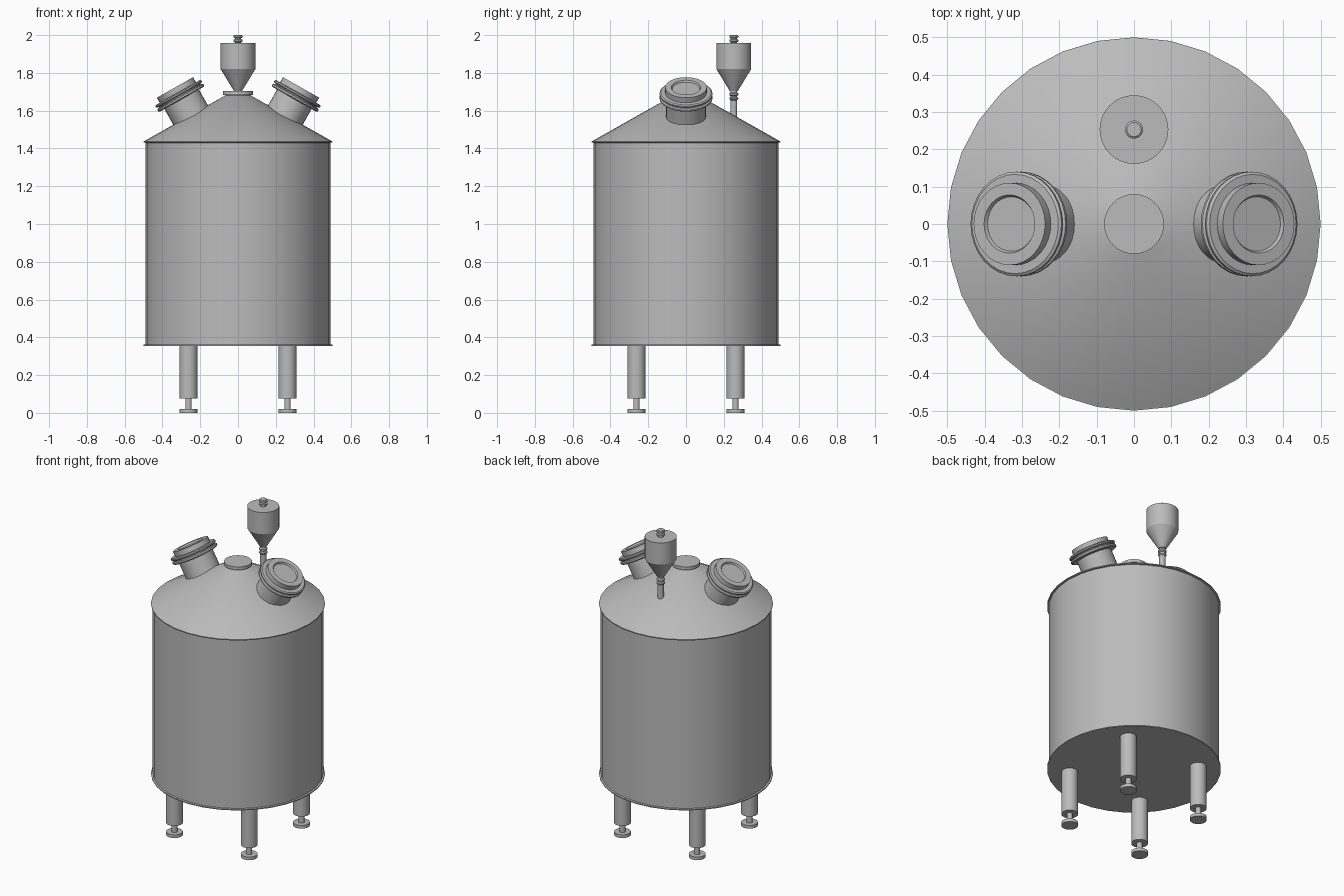
import bpy, math
from mathutils import Matrix, Vector

if "Cube" in bpy.data.objects:
    bpy.data.objects.remove(bpy.data.objects["Cube"])

steel = bpy.data.materials.new("brushed grey steel")
steel.diffuse_color = (0.5, 0.5, 0.5, 1)
steel.use_nodes = True
steel.node_tree.nodes["Principled BSDF"].inputs["Base Color"].default_value = steel.diffuse_color


def lathe(name, profile, loc=(0, 0, 0), tilt=0.0, sides=32):
    """Revolve (radius, height) points about z, tilt about y, then place."""
    verts, faces, rings = [], [], []
    for r, z in profile:
        n = 1 if r == 0 else sides
        rings.append(list(range(len(verts), len(verts) + n)))
        for i in range(n):
            a = math.tau * i / sides
            verts.append((r * math.cos(a), r * math.sin(a), z))
    for lo, hi in zip(rings, rings[1:]):
        for i in range(sides):
            j = (i + 1) % sides
            if len(lo) == 1:
                faces.append((lo[0], hi[j], hi[i]))
            elif len(hi) == 1:
                faces.append((lo[i], lo[j], hi[0]))
            else:
                faces.append((lo[i], lo[j], hi[j], hi[i]))
    mesh = bpy.data.meshes.new(name)
    mesh.from_pydata(verts, [], faces)
    mesh.transform(Matrix.Translation(Vector(loc)) @ Matrix.Rotation(tilt, 4, 'Y'))
    mesh.materials.append(steel)
    obj = bpy.data.objects.new(name, mesh)
    bpy.context.collection.objects.link(obj)
    bpy.ops.object.select_all(action='DESELECT')
    obj.select_set(True)
    bpy.context.view_layer.objects.active = obj
    bpy.ops.object.shade_smooth_by_angle(angle=math.radians(30))
    return obj


# Tank shell with thin rims at both ends
lathe("tank_body", [(0, .355), (.5, .355), (.5, .361), (.49, .363),
                    (.49, 1.43), (.5, 1.432), (.5, 1.438), (0, 1.438)])

# Conical roof
lathe("roof_cone", [(0, 1.437), (.5, 1.437), (.065, 1.682), (0, 1.682)])

# Centre port with flanged cap
lathe("centre_port", [(0, 1.64), (.066, 1.64), (.066, 1.683), (.08, 1.683),
                      (.08, 1.703), (0, 1.703)])

# Two manways standing square to the roof slope
for side, label in ((1, "right"), (-1, "left")):
    lathe(label + "_manway",
          [(0, -.03), (.105, -.03), (.105, .098), (.133, .098), (.14, .103),
           (.14, .112), (.133, .117), (.125, .117), (.125, .122), (.133, .122),
           (.14, .127), (.14, .134), (.133, .139), (.11, .139), (.11, .17),
           (.078, .17), (.073, .16), (0, .16)],
          loc=(.25 * side, 0, 1.575), tilt=math.radians(29.5) * side)

# Dosing hopper, its feed pipe with a coupling, and the lid fitting
hopper_y = .253
lathe("feed_pipe", [(0, 1.55), (.018, 1.55), (.018, 1.655), (.024, 1.661),
                    (.024, 1.667), (.018, 1.672), (.018, 1.677), (.024, 1.682),
                    (.024, 1.69), (.018, 1.696), (.018, 1.72), (0, 1.72)],
      loc=(0, hopper_y, 0))
lathe("hopper", [(0, 1.705), (.022, 1.705), (.092, 1.82), (.092, 1.957), (0, 1.957)],
      loc=(0, hopper_y, 0))
lathe("hopper_lid_fitting", [(0, 1.95), (.017, 1.95), (.017, 1.962), (.024, 1.967),
                             (.024, 1.975), (.017, 1.979), (.017, 1.984),
                             (.024, 1.988), (.024, 1.996), (.019, 2.0), (0, 2.0)],
      loc=(0, hopper_y, 0))

# Four legs, each with a threaded rod and levelling foot
for sx in (-1, 1):
    for sy in (-1, 1):
        tag = ("front" if sy < 0 else "back") + ("_right" if sx > 0 else "_left")
        pos = (.262 * sx, .262 * sy, 0)
        lathe(tag + "_leg", [(0, .076), (.048, .076), (.048, .357), (0, .357)], pos)
        lathe(tag + "_rod", [(0, .015), (.017, .015), (.017, .08), (0, .08)], pos)
        lathe(tag + "_foot", [(0, 0), (.048, 0), (.048, .02), (0, .02)], pos)
